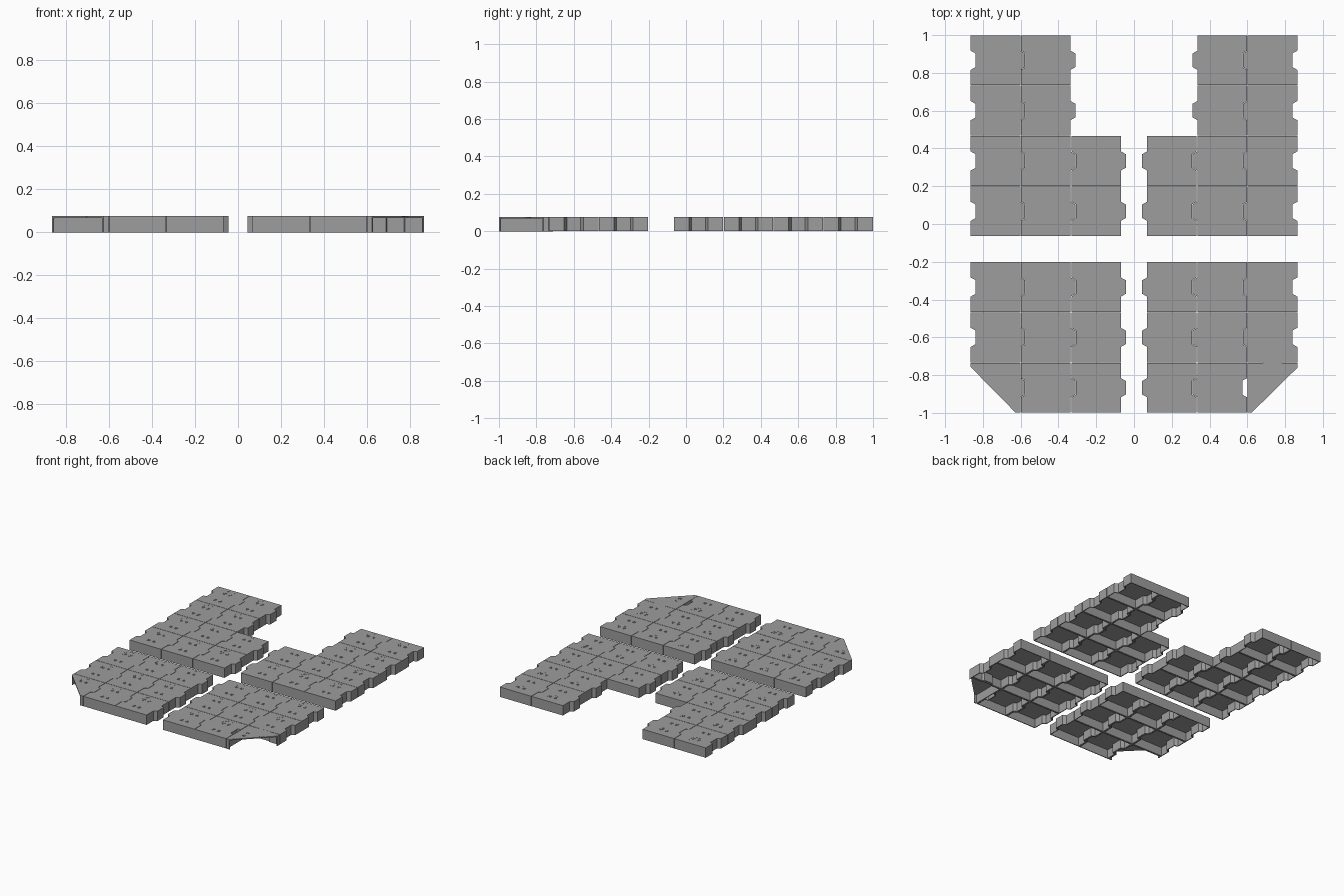
import bpy, bmesh
from math import cos, sin, pi, radians
from mathutils import Matrix

if "Cube" in bpy.data.objects:
    bpy.data.objects.remove(bpy.data.objects["Cube"])

W, H = 0.2665, 0.075      # tile pitch and height
HALF = W / 2
X0 = -0.8665              # outer edge of the left half

grey = bpy.data.materials.new("dark_grey_plastic")
grey.diffuse_color = (0.34, 0.34, 0.34, 1)
grey.use_nodes = True
grey.node_tree.nodes["Principled BSDF"].inputs["Base Color"].default_value = grey.diffuse_color


def prism(name, points, z0, z1):
    """Extrude a counter-clockwise outline between two heights."""
    bm = bmesh.new()
    n = len(points)
    lo = [bm.verts.new((x, y, z0)) for x, y in points]
    hi = [bm.verts.new((x, y, z1)) for x, y in points]
    bm.faces.new(lo[::-1])
    bm.faces.new(hi)
    for i in range(n):
        j = (i + 1) % n
        bm.faces.new((lo[i], lo[j], hi[j], hi[i]))
    mesh = bpy.data.meshes.new(name)
    bm.to_mesh(mesh)
    bm.free()
    mesh.materials.append(grey)
    ob = bpy.data.objects.new(name, mesh)
    bpy.context.collection.objects.link(ob)
    return ob


def outline(inset):
    """Square with a tab on +x and a matching notch on -x."""
    a = HALF - 0.0014 - inset
    t, d = inset * 0.8, 0.025
    tab = [(a, -0.05 + t), (a + d, -0.036 + t), (a + d, 0.036 - t), (a, 0.05 - t)]
    notch = [(-a, 0.051 + t), (-a + d, 0.037 + t), (-a + d, -0.037 - t), (-a, -0.051 - t)]
    return [(-a, -a), (a, -a)] + tab + [(a, a), (-a, a)] + notch


def rect(x, y, w, h):
    return [(x - w, y - h), (x + w, y - h), (x + w, y + h), (x - w, y + h)]


def make_tile(name, extra=None):
    """Hollow, open-bottomed tile mesh; extra is an additional cut outline."""
    base = prism(name, outline(0), 0, H)
    cuts = [prism("hollow", outline(0.006), -0.02, H - 0.008)]
    # shallow round imprint
    ring = [(0.042 * cos(i * pi / 12), 0.07 + 0.042 * sin(i * pi / 12)) for i in range(24)]
    cuts.append(prism("imprint", ring, H - 0.0006, H + 0.02))
    # small paired grip pockets
    for sx in (-1, 1):
        for sy in (-1, 1):
            for k in (-1, 1):
                cuts.append(prism("pocket", rect(sx * 0.022, sy * 0.06 + k * 0.007, 0.009, 0.0035),
                                  H - 0.003, H + 0.02))
    if extra:
        cuts.append(prism("corner", extra, -0.05, H + 0.05))
    for c in cuts:
        m = base.modifiers.new("cut", "BOOLEAN")
        m.operation, m.solver, m.object = "DIFFERENCE", "EXACT", c
    deps = bpy.context.evaluated_depsgraph_get()
    mesh = bpy.data.meshes.new_from_object(base.evaluated_get(deps))
    mesh.name = name
    mesh.materials.clear()
    mesh.materials.append(grey)
    for o in cuts + [base]:
        bpy.data.objects.remove(o)
    return mesh


def transformed(mesh, matrix):
    bm = bmesh.new()
    bm.from_mesh(mesh)
    bm.transform(matrix)
    if matrix.determinant() < 0:
        bmesh.ops.reverse_faces(bm, faces=bm.faces)
    out = bpy.data.meshes.new(mesh.name + "_turned")
    bm.to_mesh(out)
    bm.free()
    out.materials.append(grey)
    return out


def place(name, mesh, x, y, z=0):
    ob = bpy.data.objects.new(name, mesh)
    ob.location = (x, y, z)
    bpy.context.collection.objects.link(ob)


MIRROR = Matrix.Scale(-1, 4, (1, 0, 0))
TURN = Matrix.Rotation(radians(-90), 4, "Z")

# tile variants: full, diagonally cut (left), turned and cut (right)
full = make_tile("tile")
full_r = transformed(full, MIRROR)
b = HALF + 0.1
cut_l = make_tile("cut_tile", [(-HALF, 0.1115), (-b, 0.2115), (-b, -b), (0.2075, -b),
                               (0.1075, -HALF)])
# the right corner is cut in the tile's own frame before it is mirrored and turned
cut_src = make_tile("turned_cut_tile", [(-HALF, -0.1115), (0.1075, HALF), (0.2075, b),
                                        (-b, b), (-b, -0.2115)])
cut_r = transformed(cut_src, TURN @ MIRROR)

# rows: (centre y, number of columns from the outer edge)
rows = [(1 - W * (i + 0.5), 2 if i < 2 else 3) for i in range(4)]
rows += [(-1 + W * (i + 0.5), 3) for i in (2, 1, 0)]

for r, (y, count) in enumerate(rows):
    for c in range(count):
        x = X0 + W * (c + 0.5)
        corner = r == 6 and c == 0
        place(f"left_tile_{r}_{c}", cut_l if corner else full, x, y)
        place(f"right_tile_{r}_{c}", cut_r if corner else full_r, -x, y, -0.0004 * corner)
